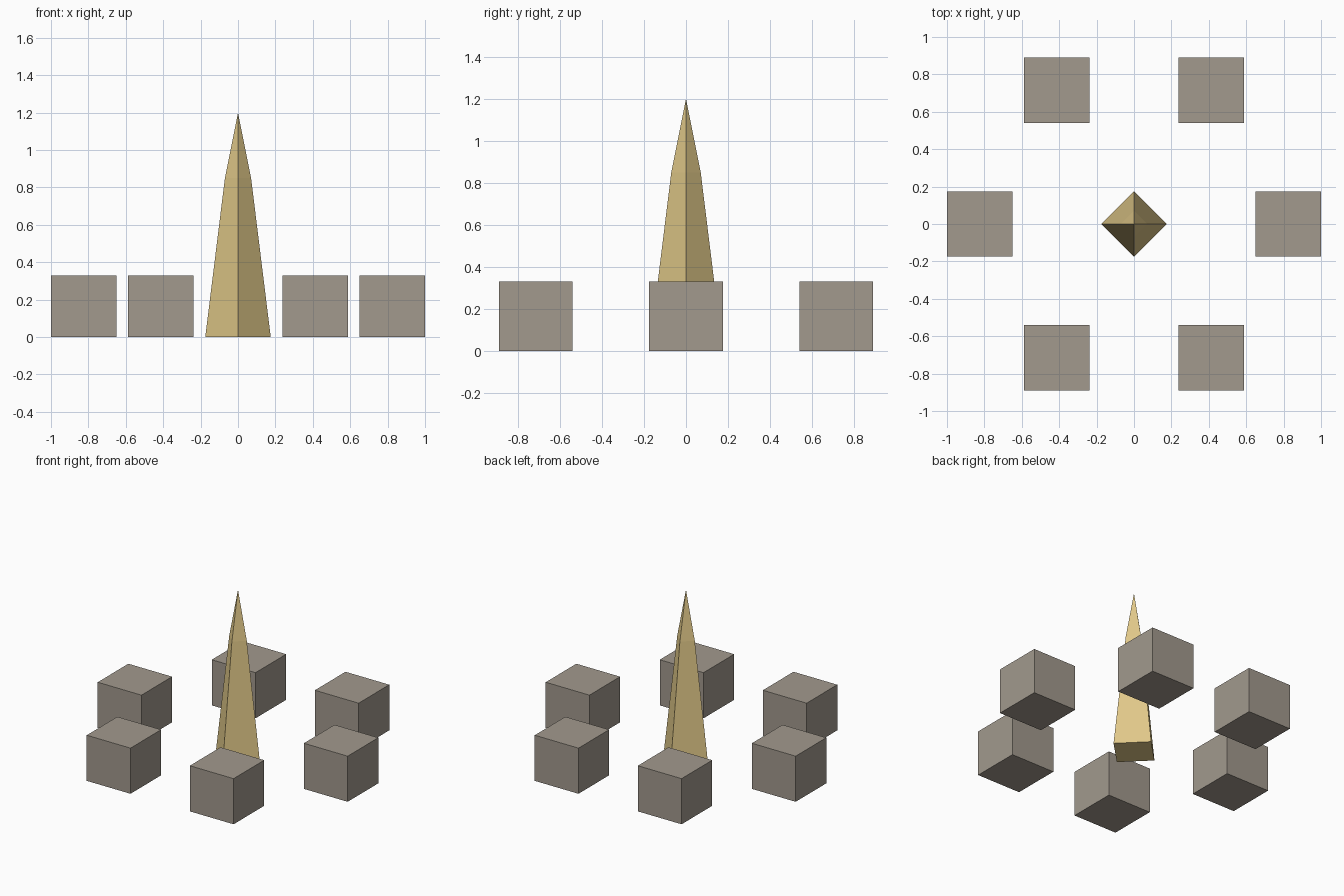
import bpy
from math import cos, sin, radians

if "Cube" in bpy.data.objects:
    bpy.data.objects.remove(bpy.data.objects["Cube"])


def material(name, color):
    mat = bpy.data.materials.new(name)
    mat.diffuse_color = (*color, 1)
    mat.use_nodes = True
    mat.node_tree.nodes["Principled BSDF"].inputs["Base Color"].default_value = mat.diffuse_color
    return mat


stone = material("stone", (0.36, 0.32, 0.27))
gold = material("gold", (0.75, 0.58, 0.25))


def spire_part(name, r1, r2, z0, z1):
    bpy.ops.mesh.primitive_cone_add(vertices=4, radius1=r1, radius2=r2,
                                    depth=z1 - z0, location=(0, 0, (z0 + z1) / 2))
    ob = bpy.context.object
    ob.name = name
    ob.data.materials.append(gold)


# Four-sided central obelisk, corners facing the axes
spire_part("obelisk_shaft", 0.175, 0.07, 0, 0.85)
spire_part("obelisk_tip", 0.07, 0, 0.85, 1.2)

# Ring of six axis-aligned stone blocks
RING, SIZE, HEIGHT = 0.825, 0.35, 0.33
for i in range(6):
    a = radians(60 * i)
    bpy.ops.mesh.primitive_cube_add(size=1, location=(RING * cos(a), RING * sin(a), HEIGHT / 2))
    block = bpy.context.object
    block.name = f"stone_block_{i + 1}"
    block.scale = (SIZE, SIZE, HEIGHT)
    block.data.materials.append(stone)
